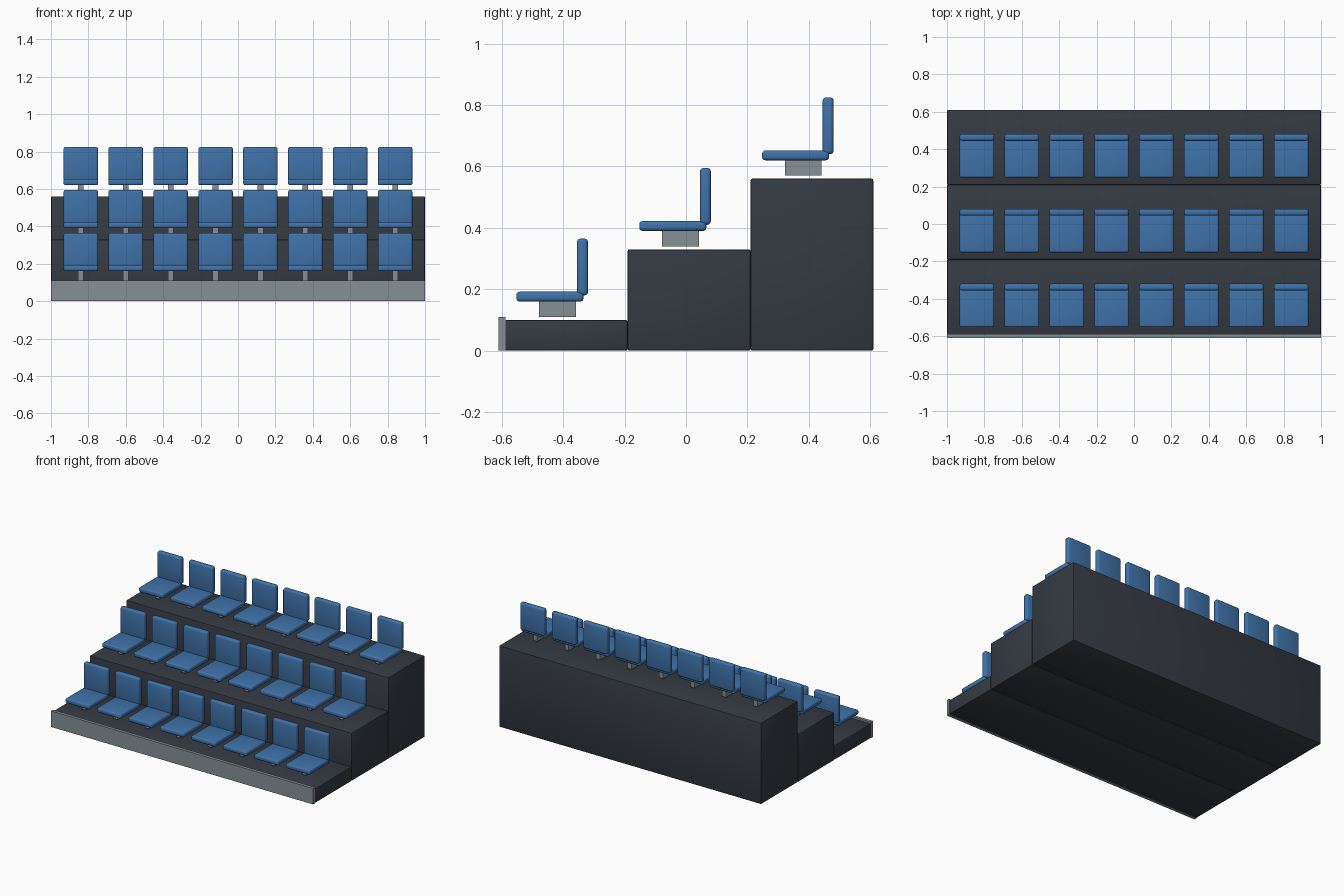
import bpy, bmesh

if "Cube" in bpy.data.objects:
    bpy.data.objects.remove(bpy.data.objects["Cube"])


def material(name, rgb):
    mat = bpy.data.materials.new(name)
    mat.diffuse_color = (*rgb, 1)
    mat.use_nodes = True
    mat.node_tree.nodes["Principled BSDF"].inputs["Base Color"].default_value = mat.diffuse_color
    return mat


def box_mesh(name, size, mat, bevel=0.0, segments=1):
    bm = bmesh.new()
    bmesh.ops.create_cube(bm, size=1)
    bmesh.ops.scale(bm, vec=size, verts=bm.verts)
    if bevel:
        bmesh.ops.bevel(bm, geom=bm.edges[:], offset=bevel, segments=segments,
                        profile=0.5, affect='EDGES')
    for f in bm.faces:
        f.smooth = segments > 1
    me = bpy.data.meshes.new(name)
    bm.to_mesh(me)
    bm.free()
    me.materials.append(mat)
    return me


def place(name, mesh, loc):
    ob = bpy.data.objects.new(name, mesh)
    ob.location = loc
    bpy.context.collection.objects.link(ob)
    return ob


concrete = material("dark_riser", (0.035, 0.042, 0.055))
plastic = material("blue_plastic", (0.05, 0.17, 0.40))
metal = material("grey_metal", (0.24, 0.28, 0.30))

ROWS, SEATS = 3, 8
DEPTH, RISE, PITCH = 0.40, 0.23, 0.24

# Shared seat parts
pan = box_mesh("seat_pan", (0.185, 0.218, 0.032), plastic, 0.01, 3)
back = box_mesh("seat_back", (0.185, 0.036, 0.185), plastic, 0.012, 3)
post = box_mesh("seat_post", (0.03, 0.12, 0.05), metal)

for r in range(ROWS):
    # Stepped riser, each one reaching the ground
    y = -0.39 + r * DEPTH
    h = 0.10 + r * RISE
    riser = box_mesh("riser", (2.0, DEPTH, h), concrete, 0.006, 2)
    place(f"riser_{r + 1}", riser, (0, y, h / 2))

    # Row of seats
    for s in range(SEATS):
        x = (s - (SEATS - 1) / 2) * PITCH
        tag = f"{r + 1}_{s + 1}"
        place(f"seat_post_{tag}", post, (x, y - 0.028, h + 0.035))
        place(f"seat_pan_{tag}", pan, (x, y - 0.053, h + 0.076))
        place(f"seat_back_{tag}", back, (x, y + 0.053, h + 0.1725))

# Front kick board
board = box_mesh("kick_board", (2.0, 0.022, 0.11), metal)
place("kick_board", board, (0, -0.599, 0.055))

# Smooth rounded edges while keeping the faces crisp
bpy.ops.object.select_all(action='DESELECT')
for ob in bpy.context.collection.objects:
    ob.select_set(True)
    bpy.context.view_layer.objects.active = ob
bpy.ops.object.shade_smooth_by_angle()
